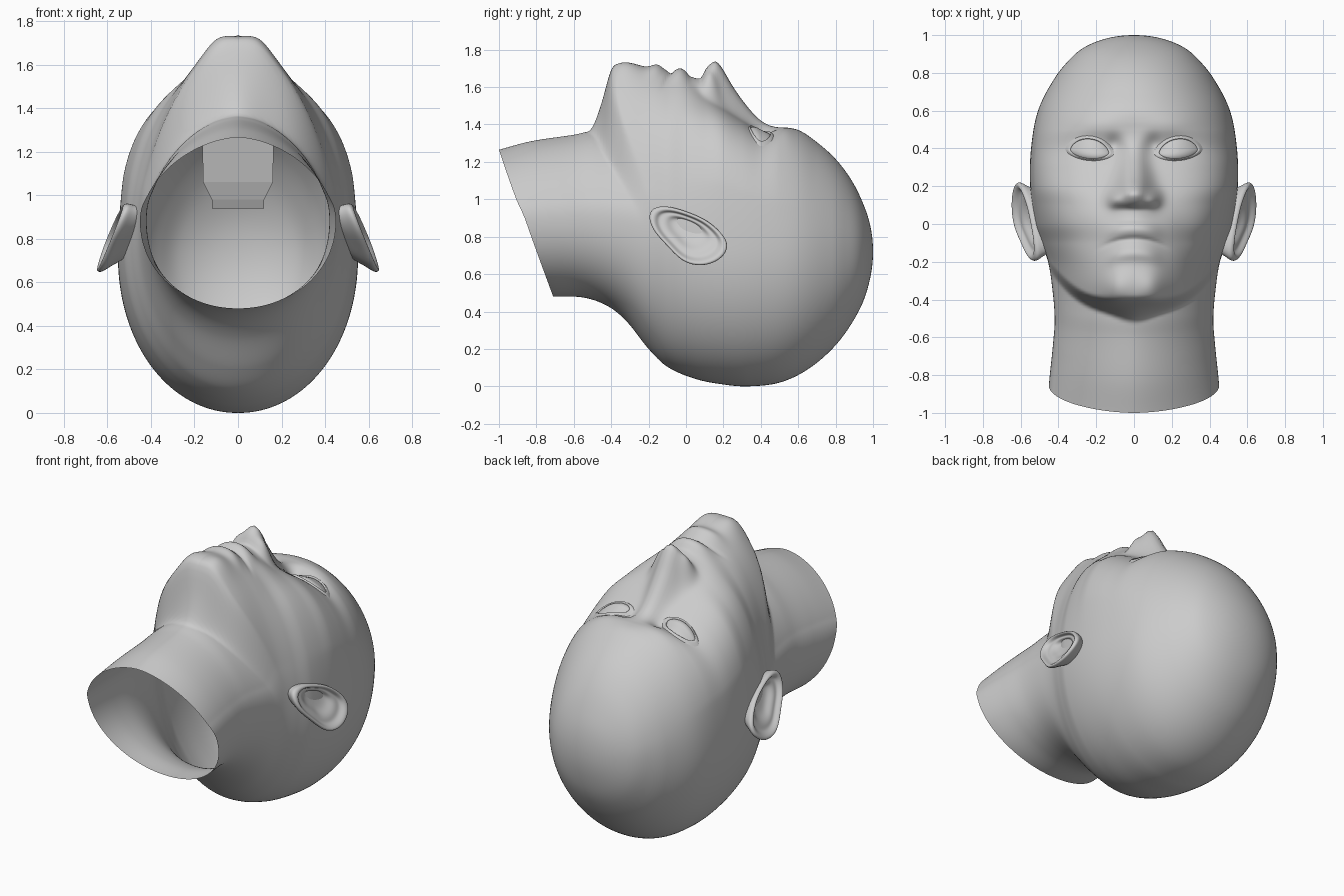
import bpy, bmesh, math
from mathutils import Vector
from mathutils.bvhtree import BVHTree

cube = bpy.data.objects.get("Cube")
if cube:
    bpy.data.objects.remove(cube, do_unlink=True)

GREY = (0.6, 0.6, 0.6, 1)
mat = bpy.data.materials.new("plain grey")
mat.use_nodes = True
mat.diffuse_color = GREY
mat.node_tree.nodes["Principled BSDF"].inputs["Base Color"].default_value = GREY


def curve(*pts, warp=lambda y: y):
    """Smooth function through (position, value) points."""
    p = sorted((warp(a), b) for a, b in pts)
    n = len(p)
    m = []
    for i in range(n):
        a, b = p[max(i - 1, 0)], p[min(i + 1, n - 1)]
        m.append((b[1] - a[1]) / (b[0] - a[0]))

    def f(v):
        v = min(max(warp(v), p[0][0]), p[-1][0])
        i = 0
        while i < n - 2 and v > p[i + 1][0]:
            i += 1
        h = p[i + 1][0] - p[i][0]
        t = (v - p[i][0]) / h
        return ((2*t**3 - 3*t*t + 1) * p[i][1] + (t**3 - 2*t*t + t) * h * m[i]
                + (3*t*t - 2*t**3) * p[i + 1][1] + (t**3 - t*t) * h * m[i + 1])
    return f


def loft(name, rings, cap_start=False, cap_end=False, face_up=False, smooth=True):
    """Skin closed rings of points into one object."""
    bm = bmesh.new()
    vs = [[bm.verts.new(c) for c in r] for r in rings]
    n = len(rings[0])
    for a, b in zip(vs, vs[1:]):
        for i in range(n):
            j = (i + 1) % n
            bm.faces.new((a[i], a[j], b[j], b[i]))
    if cap_start:
        bm.faces.new(vs[0])
    if cap_end:
        bm.faces.new(vs[-1])
    bmesh.ops.recalc_face_normals(bm, faces=bm.faces)
    bm.normal_update()
    if face_up and sum(f.normal.z for f in bm.faces) < 0:
        bmesh.ops.reverse_faces(bm, faces=bm.faces)
    me = bpy.data.meshes.new(name)
    bm.to_mesh(me)
    bm.free()
    me.materials.append(mat)
    for f in me.polygons:
        f.use_smooth = smooth
    ob = bpy.data.objects.new(name, me)
    bpy.context.collection.objects.link(ob)
    return ob


# Head profiles along y (neck at -1, crown at +1); the warp rounds the crown
root = lambda y: math.sqrt(max(1 - y, 0))
front = curve((1, .72), (.985, .86), (.95, .97), (.88, 1.11), (.8, 1.215), (.7, 1.305),
              (.6, 1.37), (.5, 1.383), (.4, 1.375), (.3, 1.425), (.2, 1.49), (.1, 1.555),
              (0, 1.62), (-.1, 1.66), (-.2, 1.70), (-.3, 1.725), (-.37, 1.718), (-.41, 1.69),
              (-.45, 1.64), (-.6, 1.6), (-1, 1.6), warp=root)
throat = curve((-1, 1.265), (-.83, 1.31), (-.6, 1.345), (-.5, 1.365), (-.2, 1.38))
back = curve((1, .72), (.985, .58), (.95, .46), (.9, .36), (.8, .22), (.65, .09), (.5, .02),
             (.33, 0), (.2, .01), (.05, .04), (-.1, .105), (-.2, .2), (-.32, .35),
             (-.42, .43), (-.55, .475), (-.71, .48), warp=root)
width = curve((1, 0), (.985, .135), (.93, .272), (.85, .36), (.78, .415), (.6, .508),
              (.4, .545), (.2, .55), (0, .525), (-.1, .49), (-.2, .455), (-.32, .435),
              (-.5, .42), (-.65, .43), (-.85, .45), (-1, .455), warp=root)
middle = curve((1, .72), (.3, .72), (0, .77), (-.2, .83), (-.5, .88), (-1, .88))
slant = curve((-1, .29), (-.7, .19), (-.4, .09), (-.1, .02), (.2, 0), (1, 0))
# Squareness of the front half of each section
square = curve((1, 2), (.8, 2), (.6, 2.2), (.4, 2.75), (.2, 2.85), (.1, 2.5), (0, 2.2),
               (-.1, 1.95), (-.35, 1.72), (-.6, 1.75), (-1, 1.75))

# Nose ridge height and half width along y
nose_h = curve((.02, 0), (.06, .035), (.08, .06), (.105, .13), (.13, .18), (.16, .217),
               (.19, .208), (.25, .148), (.32, .093), (.4, .047), (.48, .005), (.55, 0))
nose_w = curve((.05, .1), (.15, .09), (.25, .08), (.35, .065), (.5, .06))


def bump(x, y, cx, cy, sx, sy):
    return math.exp(-((x - cx) / sx) ** 2 - ((y - cy) / sy) ** 2)


def features(x, y):
    """Raise or sink the face surface: nose, lips, chin, sockets, brows, cheeks."""
    x = abs(x)
    d = nose_h(y) * math.exp(-(x / nose_w(y)) ** 2.2)
    d += .06 * bump(x, y, .1, .13, .042, .045)              # nose wings
    d += .04 * bump(x, y, 0, 0, .14, .1)                    # upper lip mound
    line = y + .08 + 1.4 * x * x                            # distance from mouth line
    lips = math.exp(-(x / .13) ** 4)
    d += lips * .034 * math.exp(-((line + .07) / .045) ** 2)
    d += lips * .03 * math.exp(-((line - .055) / .045) ** 2)
    d -= .012 * math.exp(-(x / .17) ** 6) * math.exp(-(line / .012) ** 2)
    d += .03 * bump(x, y, .1, -.34, .07, .1)                # chin pads
    d -= .012 * bump(x, y, .2, .41, .12, .07)               # eye sockets
    d -= .02 * bump(x, y, .105, .42, .04, .05)              # inner eye corners
    d += .01 * bump(x, y, .2, .53, .13, .05)                # brows
    d -= .015 * bump(x, y, .27, -.02, .1, .14)              # cheek hollows
    return d


# Head and open neck: slanted rings from the neck cut to the crown
RINGS, AROUND = 260, 200
rings = []
for i in range(RINGS + 1):
    q = math.sqrt(2) * (1 - i / RINGS) + .012 * i / RINGS
    s = 1 - q * q
    k = slant(s)
    w, zc, zf, zt, zb = width(s + k / 2), middle(s), front(s), throat(s), back(s + k)
    ring = []
    for j in range(AROUND):
        t = 2 * math.pi * j / AROUND
        t -= .45 * math.sin(t)
        sn, cs = math.sin(t), math.cos(t)
        y = s + k * (1 - cs) / 2
        n = square(s) + (2.05 - square(s)) * (1 - min(1, max(0, cs * 3)))
        x = math.copysign(w * abs(sn) ** (2 / n), sn)
        if cs > 0:
            # jaw line climbs from the chin towards the ears, sharper off centre
            side = 1 - math.exp(-(x / .12) ** 2)
            half = .07 - .03 * side
            e = (y + .455 - .02 * side - .22 * sn ** 4 + half) / (2 * half)
            e = min(max(e, 0), 1)
            e = e * e * (3 - 2 * e)
            top = zt + (zf - zt) * e
            z = zc + (top - zc) * cs ** (2 / n)
            z += features(x, y) * min(1, cs * 4) * e
        else:
            z = zc - (zc - zb) * abs(cs) ** (2 / 2.05)
        ring.append((x, y, z))
    rings.append(ring)
head = loft("head", rings, cap_end=True)
surface = BVHTree.FromPolygons([v.co for v in head.data.vertices],
                               [tuple(p.vertices) for p in head.data.polygons])


def eye_patch(name, side, profile, cap):
    """Almond rings laid on the face; profile holds (scale, height)."""
    out = []
    for r, h in profile:
        ring = []
        for j in range(48):
            a = 2 * math.pi * j / 48
            lift = .066 if math.sin(a) > 0 else -.04
            x = side * (.235 + .104 * r * math.cos(a))
            y = .385 + r * (.008 * math.cos(a) + lift * abs(math.sin(a)) ** 1.25)
            hit = surface.ray_cast(Vector((x, y, 3)), Vector((0, 0, -1)))[0]
            ring.append((x, y, hit.z + h))
        out.append(ring)
    loft(name, out, cap_start=cap, face_up=True)


# Ear outline as (y, z)
EAR = [(-.2, .9), (-.18, .955), (-.1, .965), (0, .935), (.1, .895), (.175, .835), (.225, .77),
       (.21, .705), (.14, .655), (.05, .645), (-.03, .675), (-.1, .755), (-.17, .825)]
# scale, outward offset, shift towards the face
EAR_RINGS = [(.7, -.13, .03), (.88, -.05, .01), (1, -.02, 0), (1.03, 0, 0), (.96, .014, 0),
             (.86, .008, 0), (.78, -.015, .004), (.66, -.014, .008), (.55, -.02, .014),
             (.42, -.04, .022), (.2, -.045, .027)]

for side, label in ((1, "left"), (-1, "right")):
    eye_patch(label + "_eyeball", side,
              [(.02, .03), (.3, .028), (.6, .021), (.85, .011), (1, .002), (1.08, -.01)], True)
    eye_patch(label + "_eyelids", side,
              [(.97, -.004), (.98, .01), (1.04, .014), (1.12, .009), (1.2, .003), (1.3, -.004)],
              False)
    ear = []
    for r, off, shift in EAR_RINGS:
        ring = []
        for py, pz in EAR:
            y = .01 + (py - .01) * r
            z = .81 + (pz - .81) * r + shift
            ring.append((side * (.868 + .064 * y - .36 * z + off), y, z))
        ear.append(ring)
    ob = loft(label + "_ear", ear, cap_start=True, cap_end=True)
    sub = ob.modifiers.new("smooth", "SUBSURF")
    sub.levels = sub.render_levels = 2

# Mouth cavity inside the head, seen through the open neck
rects = [(.12, -.1, .1, .94), (.12, -.12, .1, .98), (.16, -.15, .12, 1.06), (.17, -.25, .12, 1.5)]
loft("mouth_cavity", [[(-w, a, z), (w, a, z), (w, b, z), (-w, b, z)] for w, a, b, z in rects],
     cap_start=True, smooth=False)
